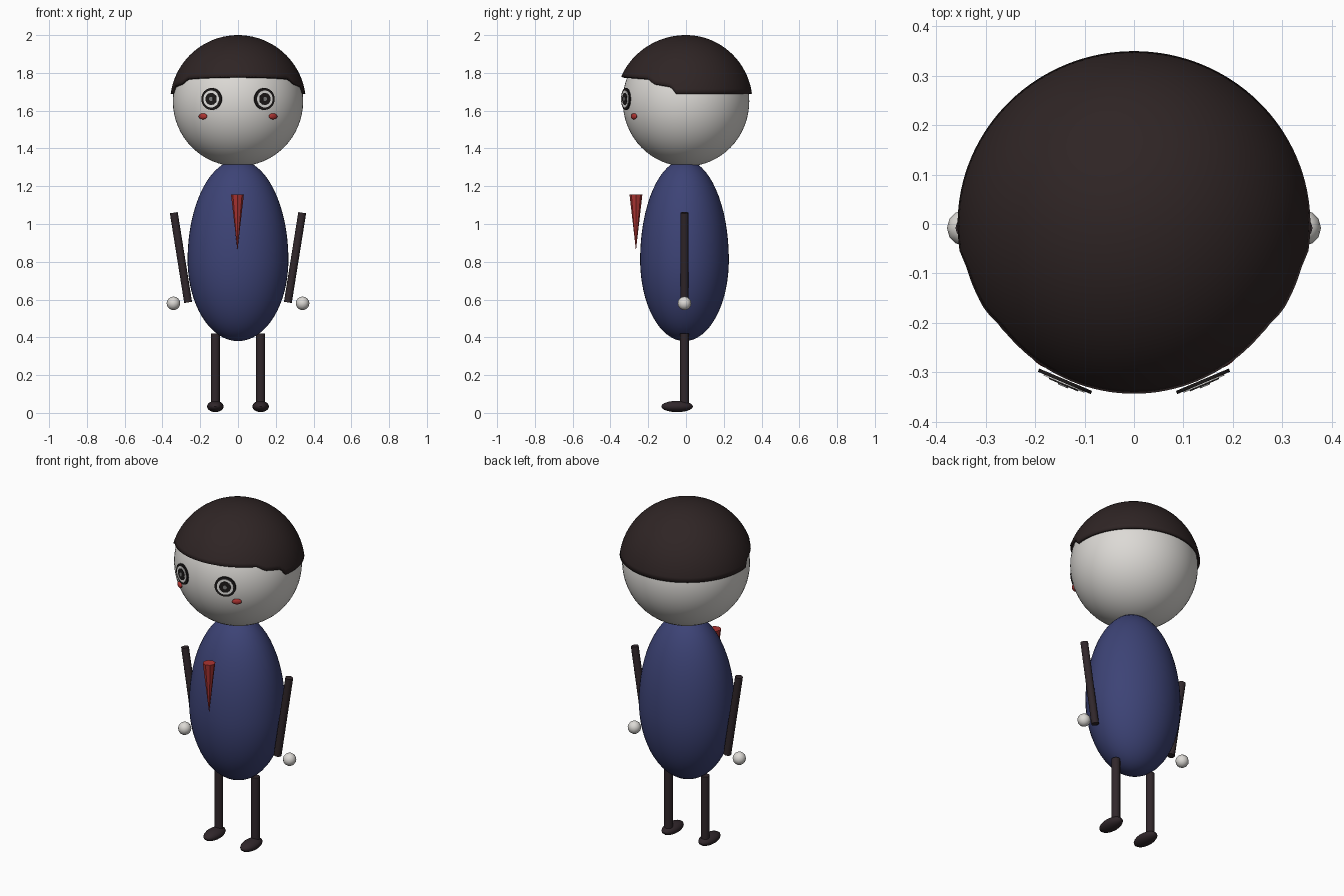
import bpy, bmesh, math
from mathutils import Vector, Matrix

cube = bpy.data.objects.get("Cube")
if cube:
    bpy.data.objects.remove(cube, do_unlink=True)


def material(name, rgb):
    m = bpy.data.materials.new(name)
    m.use_nodes = True
    m.diffuse_color = (*rgb, 1)
    m.node_tree.nodes["Principled BSDF"].inputs["Base Color"].default_value = (*rgb, 1)
    return m


SKIN = material("pale skin", (0.72, 0.70, 0.67))
HAIR = material("dark brown hair", (0.028, 0.018, 0.018))
LIMB = material("dark plum limbs", (0.03, 0.02, 0.024))
SUIT = material("navy blue", (0.046, 0.056, 0.18))
RED = material("tie red", (0.42, 0.035, 0.032))
BLACK = material("eye black", (0.012, 0.01, 0.01))
WHITE = material("eye white", (0.78, 0.77, 0.75))
GREY = material("eye glint", (0.2, 0.2, 0.2))


def finish(name, bm, mat, angle=40):
    bmesh.ops.recalc_face_normals(bm, faces=bm.faces)
    me = bpy.data.meshes.new(name)
    bm.to_mesh(me)
    bm.free()
    me.materials.append(mat)
    ob = bpy.data.objects.new(name, me)
    bpy.context.collection.objects.link(ob)
    bpy.ops.object.select_all(action="DESELECT")
    ob.select_set(True)
    bpy.context.view_layer.objects.active = ob
    bpy.ops.object.shade_smooth_by_angle(angle=math.radians(angle))
    return ob


def ellipsoid(name, loc, size, mat, segs=32, rings=16, turn=0):
    bm = bmesh.new()
    bmesh.ops.create_uvsphere(bm, u_segments=segs, v_segments=rings, radius=1,
                              matrix=Matrix.Translation(loc) @ Matrix.Rotation(turn, 4, "Z")
                              @ Matrix.Diagonal((*size, 1)))
    return finish(name, bm, mat)


def rod(name, a, b, r1, r2, mat, segs=12):
    """Cylinder, cone or disc running from a to b."""
    a, b = Vector(a), Vector(b)
    d = b - a
    turn = d.to_track_quat("Z", "Y").to_matrix().to_4x4()
    bm = bmesh.new()
    bmesh.ops.create_cone(bm, cap_ends=True, segments=segs, radius1=r1, radius2=r2,
                          depth=d.length, matrix=Matrix.Translation((a + b) / 2) @ turn)
    return finish(name, bm, mat)


# Head
HEAD = Vector((0, 0, 1.65))
ellipsoid("head", HEAD, (0.345, 0.335, 0.345), SKIN, 64, 32)

# Egg-shaped body, longer above its widest level
bm = bmesh.new()
bmesh.ops.create_uvsphere(bm, u_segments=48, v_segments=32, radius=1)
for v in bm.verts:
    height = 0.53 if v.co.z > 0 else 0.43
    v.co = (v.co.x * 0.267, v.co.y * 0.235 - 0.008, 0.81 + v.co.z * height)
finish("body", bm, SUIT)

# Hair cap: high fringe at the front, stepping down to the sides and back
EDGE = [(-0.4, 1.785), (-0.2, 1.77), (-0.165, 1.743), (-0.075, 1.727), (-0.05, 1.69), (0.5, 1.69)]


def hairline(y):
    for (y0, z0), (y1, z1) in zip(EDGE, EDGE[1:]):
        if y <= y1:
            return z0 + (z1 - z0) * (y - y0) / (y1 - y0)


bm = bmesh.new()
COLS, ROWS, R, BASE = 128, 20, 0.36, 1.64
crown = bm.verts.new((0, 0, BASE + R))
columns = []
for i in range(COLS):
    a = math.tau * i / COLS
    stretch = 1.035 if math.sin(a) < 0 else 0.98
    end = math.acos((hairline(0.34 * math.sin(a)) - BASE) / R)
    column = []
    for j in range(1, ROWS + 1):
        t = end * j / ROWS
        column.append(bm.verts.new((R * math.sin(t) * math.cos(a),
                                    R * math.sin(t) * math.sin(a) * stretch,
                                    BASE + R * math.cos(t))))
    columns.append(column)
for i in range(COLS):
    p, q = columns[i], columns[(i + 1) % COLS]
    bm.faces.new((crown, p[0], q[0]))
    for j in range(ROWS - 1):
        bm.faces.new((p[j], p[j + 1], q[j + 1], q[j]))
hair = finish("hair", bm, HAIR)
shell = hair.modifiers.new("thickness", "SOLIDIFY")
shell.thickness = 0.014
shell.offset = -1

# Tie: a cone hanging point down in front of the chest
rod("tie", (-0.003, -0.265, 1.155), (-0.003, -0.265, 0.86), 0.034, 0, RED, 8)

for side, s in (("left", 1), ("right", -1)):
    # Limbs
    rod(side + "_arm", (s * 0.34, -0.008, 1.06), (s * 0.264, -0.008, 0.585), 0.021, 0.021, LIMB)
    ellipsoid(side + "_hand", (s * 0.342, -0.008, 0.58), (0.036,) * 3, SKIN, 12, 8)
    rod(side + "_leg", (s * 0.12, -0.008, 0.05), (s * 0.12, -0.008, 0.42), 0.024, 0.024, LIMB)
    ellipsoid(side + "_foot", (s * 0.12, -0.047, 0.034), (0.044, 0.084, 0.03), LIMB, 20, 10)

    # Eye: stacked thin discs facing outward from the head
    eye = Vector((s * 0.137, -0.312, 1.662))
    out = Vector((s * 0.39, -0.92, 0))
    layers = (("eye_rim", 0.058, BLACK), ("eye_white", 0.045, WHITE),
              ("pupil", 0.032, BLACK), ("eye_glint", 0.011, GREY))
    for k, (part, radius, mat) in enumerate(layers):
        rod(side + "_" + part, eye + out * 0.003, eye + out * (0.010 + 0.0025 * k),
            radius, radius, mat, 32)

    # Rosy cheek, flattened against the face
    ellipsoid(side + "_cheek", (s * 0.186, -0.276, 1.57), (0.026, 0.01, 0.016), RED, 20, 10,
              turn=s * 0.58)
